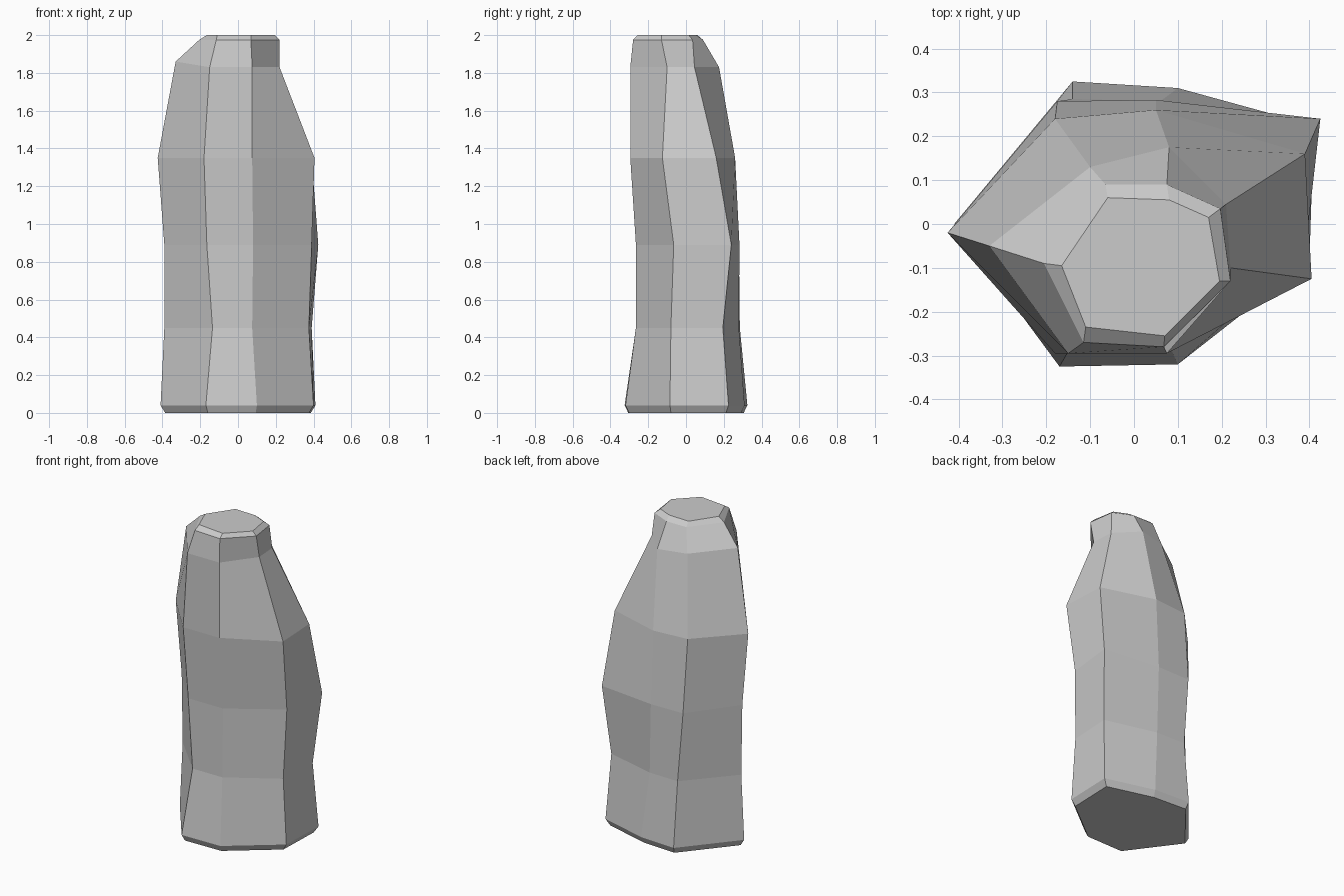
import bpy
import bmesh

cube = bpy.data.objects.get("Cube")
if cube:
    bpy.data.objects.remove(cube, do_unlink=True)


def make_material(name, colour):
    material = bpy.data.materials.new(name)
    material.use_nodes = True
    material.diffuse_color = colour
    material.node_tree.nodes["Principled BSDF"].inputs["Base Color"].default_value = colour
    return material


def loft_rings(bm, rings):
    """Join each ring of vertices to the next with quads and cap both ends."""
    for lower, upper in zip(rings, rings[1:]):
        count = len(lower)
        for i in range(count):
            following = (i + 1) % count
            bm.faces.new((lower[i], lower[following], upper[following], upper[i]))
    bm.faces.new(list(reversed(rings[0])))
    bm.faces.new(rings[-1])


# Irregular seven-sided cross-sections in hundredths, counter-clockwise from
# the front: height, then the corner points
foot = [(-17, -32.5), (10, -32), (40, -8.5), (41, 22.5), (10, 31), (-14, 32.5), (-41, 0)]
sections = [
    (4, foot),
    (45, [(-13.5, -26.5), (7.5, -26.5), (37.5, -8), (39, 19.5), (6, 28), (-14, 28.5), (-39, 0)]),
    (89, [(-16.5, -26.5), (8, -26.5), (39, -6.5), (42.5, 24), (5, 28.3), (-17.5, 28), (-39, -1)]),
    (135, [(-18, -29.5), (7.5, -29.5), (40.5, -12.5), (39, 16), (5, 26), (-18, 24), (-42.5, -2)]),
    (183, [(-15, -29.5), (7.5, -29.5), (22, -10), (21, 4.5), (8, 17.5), (-10, 13), (-33, -5)]),
    (197.5, [(-11.5, -27), (6.8, -28), (22, -13), (19.7, 3.5), (7.5, 9), (-6.5, 9), (-20.5, -9)]),
    (200, [(-11, -23.5), (7, -25.5), (19.5, -13), (17, 1.5), (8, 5.5), (-6, 6), (-16.5, -9.5)]),
]

# Chamfered underside: the foot outline drawn slightly inwards
sections.insert(0, (0, [(x * 0.94, y * 0.94) for x, y in foot]))

# Rock pillar body
bm = bmesh.new()
rings = [
    [bm.verts.new((x / 100, y / 100, height / 100)) for x, y in outline]
    for height, outline in sections
]
# The left shoulder corner sits a little higher than its neighbours
rings[-3][-1].co.z += 0.03
loft_rings(bm, rings)
bmesh.ops.recalc_face_normals(bm, faces=bm.faces[:])
for face in bm.faces:
    face.smooth = False

mesh = bpy.data.meshes.new("rock_pillar")
bm.to_mesh(mesh)
bm.free()
mesh.materials.append(make_material("stone grey", (0.6, 0.6, 0.6, 1.0)))

pillar = bpy.data.objects.new("rock_pillar", mesh)
bpy.context.collection.objects.link(pillar)
